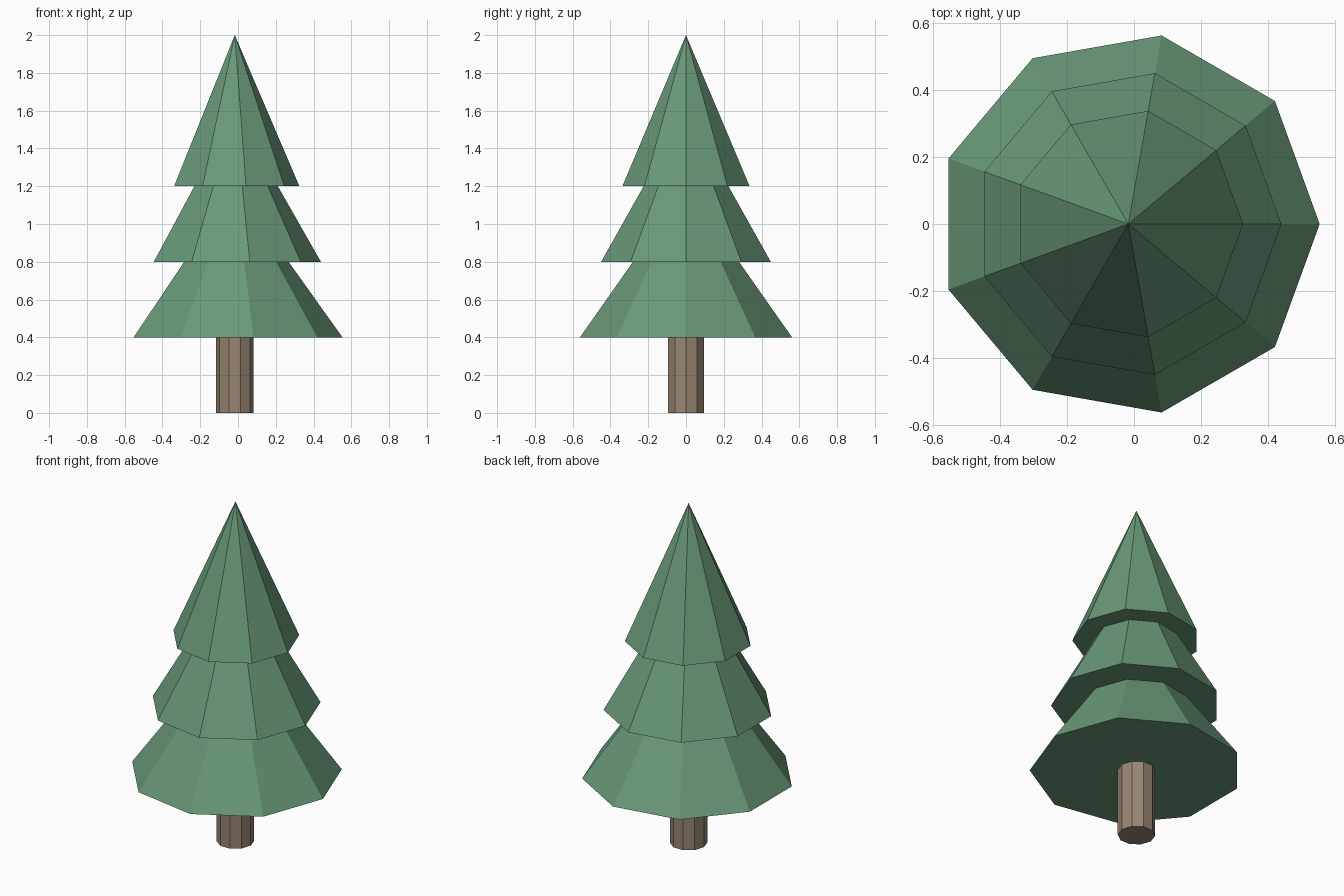
import bpy
import bmesh
from math import cos, sin, tau

CENTRE_X = -0.017

cube = bpy.data.objects.get("Cube")
if cube:
    bpy.data.objects.remove(cube, do_unlink=True)


def material(name, rgb):
    mat = bpy.data.materials.new(name)
    mat.use_nodes = True
    mat.diffuse_color = (*rgb, 1)
    bsdf = next(n for n in mat.node_tree.nodes if n.type == "BSDF_PRINCIPLED")
    bsdf.inputs["Base Color"].default_value = (*rgb, 1)
    return mat


def ring(bm, sides, radius, z):
    """Polygon of vertices with its first corner towards +x."""
    return [bm.verts.new((radius * cos(tau * i / sides), radius * sin(tau * i / sides), z))
            for i in range(sides)]


def solid(name, sides, radius, bottom, top, mat, pointed):
    """Flat-faced cone or prism with a closed base."""
    bm = bmesh.new()
    low = ring(bm, sides, radius, bottom)
    bm.faces.new(low)
    if pointed:
        tip = bm.verts.new((0, 0, top))
        for i in range(sides):
            bm.faces.new((low[i], low[(i + 1) % sides], tip))
    else:
        high = ring(bm, sides, radius, top)
        bm.faces.new(high)
        for i in range(sides):
            j = (i + 1) % sides
            bm.faces.new((low[i], low[j], high[j], high[i]))
    bmesh.ops.recalc_face_normals(bm, faces=bm.faces[:])
    mesh = bpy.data.meshes.new(name)
    bm.to_mesh(mesh)
    bm.free()
    mesh.materials.append(mat)
    obj = bpy.data.objects.new(name, mesh)
    obj.location.x = CENTRE_X
    bpy.context.collection.objects.link(obj)
    return obj


needle_green = material("needle green", (0.141, 0.314, 0.188))
bark_brown = material("bark brown", (0.314, 0.238, 0.168))

# Trunk, reaching slightly into the foliage
solid("trunk", 10, 0.1, 0, 0.44, bark_brown, pointed=False)

# Three overlapping foliage cones, shrinking upwards
for i, label in enumerate(("lower", "middle", "upper")):
    base = 0.4 * (i + 1)
    solid(label + "_foliage", 9, 0.114 * (5 - i), base, base + 0.8, needle_green, pointed=True)
